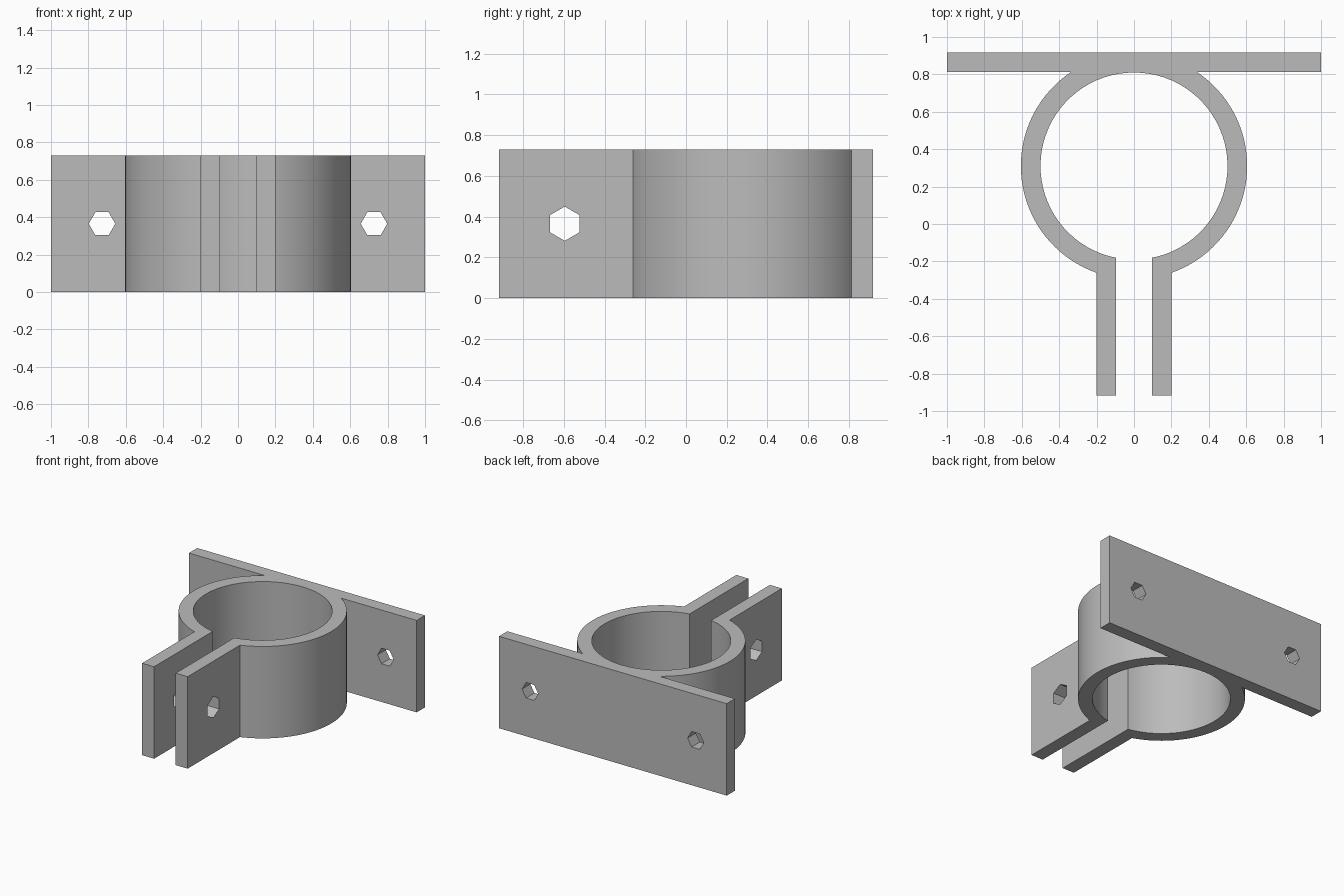
import bpy
import bmesh
from math import sin, cos, pi, acos, asin, sqrt
from mathutils import Vector

HEIGHT = 0.73
CENTRE_Y, INNER, OUTER = 0.31, 0.5, 0.605
GAP, TAB = 0.095, 0.2               # inner and outer x of the clamp tabs
TAB_END = -0.917
PLATE_FRONT, PLATE_BACK = 0.813, 0.917

if "Cube" in bpy.data.objects:
    bpy.data.objects.remove(bpy.data.objects["Cube"])

grey = bpy.data.materials.new("plain grey")
grey.use_nodes = True
colour = (0.5, 0.5, 0.5, 1)
grey.diffuse_color = colour
grey.node_tree.nodes["Principled BSDF"].inputs["Base Color"].default_value = colour


def prism(name, points, start, depth):
    """Extrude a closed outline along the depth vector."""
    bm = bmesh.new()
    face = bm.faces.new([bm.verts.new(Vector(p) + Vector(start)) for p in points])
    side = bmesh.ops.extrude_face_region(bm, geom=[face], use_keep_orig=True)
    moved = [g for g in side["geom"] if isinstance(g, bmesh.types.BMVert)]
    bmesh.ops.translate(bm, verts=moved, vec=depth)
    bmesh.ops.recalc_face_normals(bm, faces=bm.faces)
    mesh = bpy.data.meshes.new(name)
    bm.to_mesh(mesh)
    bm.free()
    mesh.materials.append(grey)
    obj = bpy.data.objects.new(name, mesh)
    bpy.context.collection.objects.link(obj)
    return obj


def arc(radius, a, b, steps):
    angles = [a + (b - a) * i / steps for i in range(steps + 1)]
    return [(radius * cos(t), CENTRE_Y + radius * sin(t), 0) for t in angles]


def hexagon(radius, across, up):
    """Hexagon with a corner on the 'across' axis."""
    return [Vector(across) * radius * cos(i * pi / 3)
            + Vector(up) * radius * sin(i * pi / 3) for i in range(6)]


# Clamp outline: half of the outside, mirrored, then the bore
half = [(GAP, TAB_END, 0), (TAB, TAB_END, 0)]
half += arc(OUTER, -acos(TAB / OUTER), asin((PLATE_FRONT - CENTRE_Y) / OUTER), 36)
half += [(1, PLATE_FRONT, 0), (1, PLATE_BACK, 0)]
mirrored = [(-x, y, z) for x, y, z in reversed(half)]
slot = acos(GAP / INNER)
bore = arc(INNER, pi + slot, -slot, 72)
clamp = prism("pipe_clamp_bracket", half + mirrored + bore, (0, 0, 0), (0, 0, HEIGHT))

# Hexagonal bolt holes in the back plate and through both tabs
X, Y, Z = (1, 0, 0), (0, 1, 0), (0, 0, 1)
mid = HEIGHT / 2
cutters = [prism("plate_hole_cutter", hexagon(0.071, X, Z),
                 (side * 0.727, 0.7, mid), (0, 0.4, 0)) for side in (-1, 1)]
cutters.append(prism("tab_hole_cutter", hexagon(0.084, Z, Y),
                     (-0.4, -0.595, mid), (0.8, 0, 0)))

bpy.ops.object.select_all(action="DESELECT")
bpy.context.view_layer.objects.active = clamp
clamp.select_set(True)
for cutter in cutters:
    cutter.hide_render = True
    cut = clamp.modifiers.new("bolt hole", "BOOLEAN")
    cut.operation = "DIFFERENCE"
    cut.solver = "EXACT"
    cut.object = cutter
    bpy.ops.object.modifier_apply(modifier=cut.name)
    bpy.data.objects.remove(cutter)

# Smooth cylinder walls, sharp corners
bpy.ops.object.shade_smooth_by_angle(angle=pi / 7)
